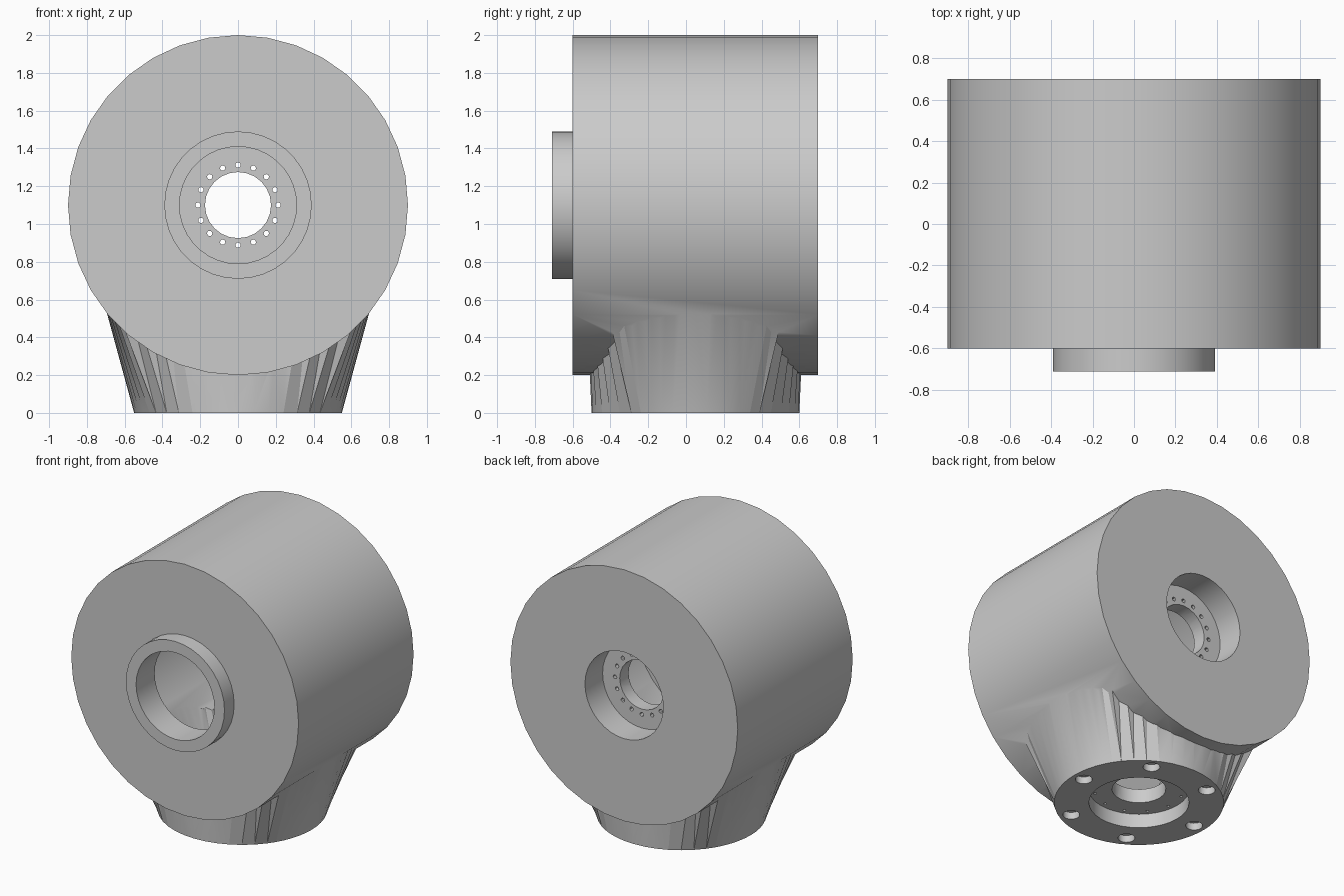
import bpy, bmesh, math
from mathutils import Matrix, Vector

cube = bpy.data.objects.get("Cube")
if cube:
    bpy.data.objects.remove(cube, do_unlink=True)

grey = bpy.data.materials.new("plain grey")
grey.use_nodes = True
colour = (0.6, 0.6, 0.6, 1)
grey.diffuse_color = colour
grey.node_tree.nodes["Principled BSDF"].inputs["Base Color"].default_value = colour

AXIS_Z = 1.1      # height of the drum axis
BASE_Y = 0.05     # centre of the mounting foot


def to_object(name, bm):
    bmesh.ops.recalc_face_normals(bm, faces=bm.faces)
    mesh = bpy.data.meshes.new(name)
    bm.to_mesh(mesh)
    bm.free()
    mesh.materials.append(grey)
    obj = bpy.data.objects.new(name, mesh)
    bpy.context.collection.objects.link(obj)
    return obj


def add_cylinder(bm, radius, start, end, axis, x=0, other=0, sides=36):
    """Cylinder along y (offset x, z) or along z (offset x, y)."""
    mid = (start + end) / 2
    if axis == "y":
        matrix = Matrix.Translation((x, mid, AXIS_Z + other)) @ Matrix.Rotation(math.pi / 2, 4, "X")
    else:
        matrix = Matrix.Translation((x, BASE_Y + other, mid))
    bmesh.ops.create_cone(bm, cap_ends=True, segments=sides, radius1=radius,
                          radius2=radius, depth=end - start, matrix=matrix)


def add_hole_circle(bm, count, ring, radius, start, end, axis, turn=0, sides=12):
    for i in range(count):
        a = math.radians(turn) + math.tau * i / count
        add_cylinder(bm, radius, start, end, axis, ring * math.cos(a), ring * math.sin(a), sides)


def cylinder(name, *args, **kw):
    bm = bmesh.new()
    add_cylinder(bm, *args, **kw)
    return to_object(name, bm)


def loft(name, radius, z0, half_x, half_y, z1, steps=12):
    """Skin running from a circle at z0 to a rectangle at z1."""
    c = math.radians(38)
    angles = [-c, c, math.pi - c, math.pi + c, math.tau - c]
    corners = [Vector((sx * half_x, sy * half_y)) for sx, sy in
               ((1, -1), (1, 1), (-1, 1), (-1, -1), (1, -1))]
    bm = bmesh.new()
    low, high = [], []
    for side in range(4):
        for i in range(steps):
            t = i / steps
            a = angles[side] + (angles[side + 1] - angles[side]) * t
            p = corners[side].lerp(corners[side + 1], t)
            low.append(bm.verts.new((radius * math.cos(a), BASE_Y + radius * math.sin(a), z0)))
            high.append(bm.verts.new((p.x, BASE_Y + p.y, z1)))
    n = len(low)
    for i in range(n):
        j = (i + 1) % n
        bm.faces.new((low[i], low[j], high[j], high[i]))
    bm.faces.new(low[::-1])
    bm.faces.new(high)
    bmesh.ops.triangulate(bm, faces=[f for f in bm.faces if len(f.verts) == 4])
    return to_object(name, bm)


def combine(target, tool, operation):
    mod = target.modifiers.new(tool.name, "BOOLEAN")
    mod.operation = operation
    mod.solver = "EXACT"
    mod.object = tool
    bpy.context.view_layer.objects.active = target
    bpy.ops.object.modifier_apply(modifier=mod.name)
    bpy.data.objects.remove(tool, do_unlink=True)


# Outer shape: drum, flared foot and front collar
housing = cylinder("joint_housing", 0.9, -0.6, 0.7, "y")
combine(housing, loft("flared_foot", 0.55, 0, 0.85, 0.6, AXIS_Z), "UNION")
combine(housing, cylinder("front_collar", 0.39, -0.71, -0.55, "y"), "UNION")

# Hollow inside
combine(housing, cylinder("drum_cavity", 0.8, -0.5, 0.6, "y"), "DIFFERENCE")
combine(housing, loft("foot_cavity", 0.47, 0.2, 0.73, 0.5, AXIS_Z), "DIFFERENCE")

# Boss that carries the sunken rear flange
combine(housing, cylinder("rear_boss", 0.41, 0.4, 0.65, "y"), "UNION")

# Front opening, rear recess and foot recess
bm = bmesh.new()
add_cylinder(bm, 0.31, -0.9, -0.4, "y")
add_cylinder(bm, 0.31, 0.5, 0.9, "y")
add_cylinder(bm, 0.325, -0.1, 0.1, "z")
combine(housing, to_object("recesses", bm), "DIFFERENCE")

# Centre bores and bolt holes
bm = bmesh.new()
add_cylinder(bm, 0.175, 0.3, 0.6, "y", sides=24)
add_hole_circle(bm, 16, 0.212, 0.014, 0.3, 0.6, "y")
add_cylinder(bm, 0.175, 0.05, 0.3, "z", sides=24)
add_hole_circle(bm, 12, 0.29, 0.01, 0.05, 0.3, "z", turn=9)
add_hole_circle(bm, 6, 0.467, 0.055, -0.1, 0.05, "z", sides=20)
combine(housing, to_object("bores", bm), "DIFFERENCE")

bpy.ops.object.select_all(action="DESELECT")
housing.select_set(True)
bpy.context.view_layer.objects.active = housing
bpy.ops.object.shade_smooth_by_angle(angle=math.radians(30))
